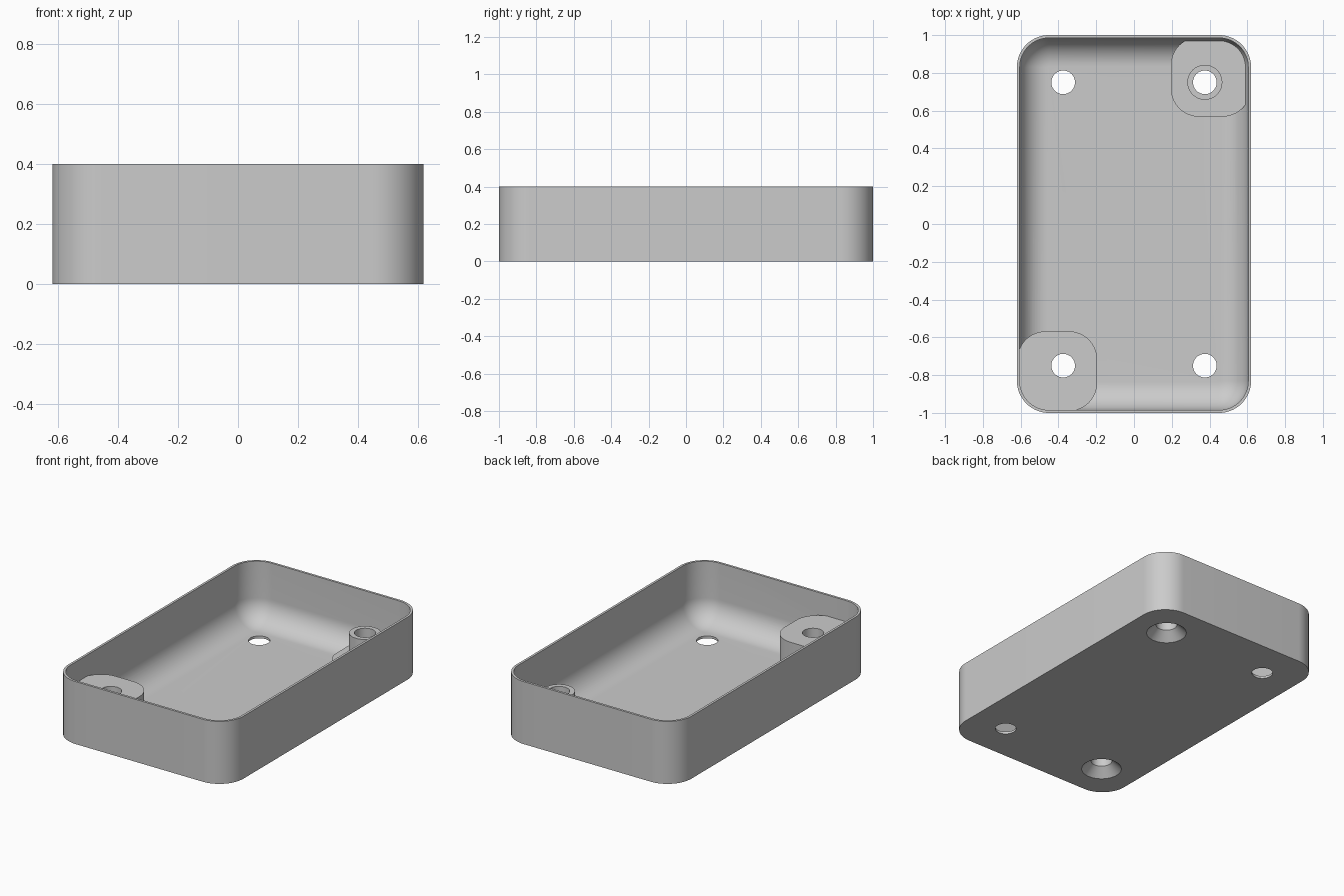
import bpy, bmesh, math

if "Cube" in bpy.data.objects:
    bpy.data.objects.remove(bpy.data.objects["Cube"])

HX, HY, HEIGHT = 0.62, 1.0, 0.4      # outer half sizes and height
CORNER, WALL, FILLET = 0.17, 0.015, 0.15
HOLE_X, HOLE_Y, HOLE_R = 0.375, 0.75, 0.0625
SEG = 16

grey = bpy.data.materials.new("plain grey")
grey.use_nodes = True
grey.diffuse_color = (0.6, 0.6, 0.6, 1)
grey.node_tree.nodes["Principled BSDF"].inputs["Base Color"].default_value = (0.6, 0.6, 0.6, 1)


def rounded_rect(hx, hy, r, cx=0, cy=0):
    """Outline of a rectangle with rounded corners."""
    pts = []
    for q, (sx, sy) in enumerate([(1, 1), (-1, 1), (-1, -1), (1, -1)]):
        for i in range(SEG + 1):
            a = math.pi / 2 * (q + i / SEG)
            pts.append((cx + sx * (hx - r) + r * math.cos(a),
                        cy + sy * (hy - r) + r * math.sin(a)))
    return pts


def circle(r, cx, cy, n=64):
    return [(cx + r * math.cos(2 * math.pi * i / n),
             cy + r * math.sin(2 * math.pi * i / n)) for i in range(n)]


def loft(name, rings):
    """Closed solid through a list of (outline, height), bottom to top."""
    bm = bmesh.new()
    loops = [[bm.verts.new((x, y, z)) for x, y in pts] for pts, z in rings]
    for low, high in zip(loops, loops[1:]):
        n = len(low)
        for i in range(n):
            j = (i + 1) % n
            bm.faces.new((low[i], low[j], high[j], high[i]))
    bm.faces.new(loops[0][::-1])
    bm.faces.new(loops[-1])
    bmesh.ops.recalc_face_normals(bm, faces=bm.faces)
    mesh = bpy.data.meshes.new(name)
    bm.to_mesh(mesh)
    bm.free()
    obj = bpy.data.objects.new(name, mesh)
    bpy.context.collection.objects.link(obj)
    mesh.materials.append(grey)
    return obj


def activate(obj):
    bpy.ops.object.select_all(action='DESELECT')
    obj.select_set(True)
    bpy.context.view_layer.objects.active = obj


def subtract(target, cutter):
    """Cut one solid out of another and discard the cutter."""
    cutter.hide_render = True
    mod = target.modifiers.new("cut", 'BOOLEAN')
    mod.operation, mod.solver, mod.object = 'DIFFERENCE', 'EXACT', cutter
    activate(target)
    bpy.ops.object.modifier_apply(modifier=mod.name)
    bpy.data.objects.remove(cutter)


# Cavity volume with a rounded floor edge
rings = []
for i in range(SEG + 1):
    a = math.pi / 2 * i / SEG
    inset = WALL + FILLET * (1 - math.sin(a))
    rings.append((rounded_rect(HX - inset, HY - inset, CORNER - inset),
                  WALL + FILLET * (1 - math.cos(a))))
rings.append((rounded_rect(HX - WALL, HY - WALL, CORNER - WALL), HEIGHT + 0.1))
cavity = loft("cavity", rings)

# Corner pads, one low and one tall, left standing in the cavity
for side, top in ((1, 0.1), (-1, 0.265)):
    outline = rounded_rect(0.211, 0.211, 0.15, side * 0.406, side * 0.779)
    subtract(cavity, loft("corner_pad", [(outline, -0.1), (outline, top)]))

# Round post on the low pad
outline = circle(0.0925, HOLE_X, HOLE_Y)
subtract(cavity, loft("post", [(outline, -0.1), (outline, 0.265)]))

# Open tray
outline = rounded_rect(HX, HY, CORNER)
tray = loft("tray", [(outline, 0), (outline, HEIGHT)])
subtract(tray, cavity)

# Screw holes, countersunk from below at the padded corners
for sx in (1, -1):
    for sy in (1, -1):
        x, y = sx * HOLE_X, sy * HOLE_Y
        bore = circle(HOLE_R, x, y)
        rings = [(bore, -0.1), (bore, HEIGHT + 0.1)]
        if sx == sy:
            rings[0] = (bore, 0.055)
            wide = circle(0.119, x, y)
            rings = [(wide, -0.1), (wide, 0)] + rings
        subtract(tray, loft("screw_hole", rings))

activate(tray)
bpy.ops.object.shade_smooth_by_angle(angle=math.radians(30))
